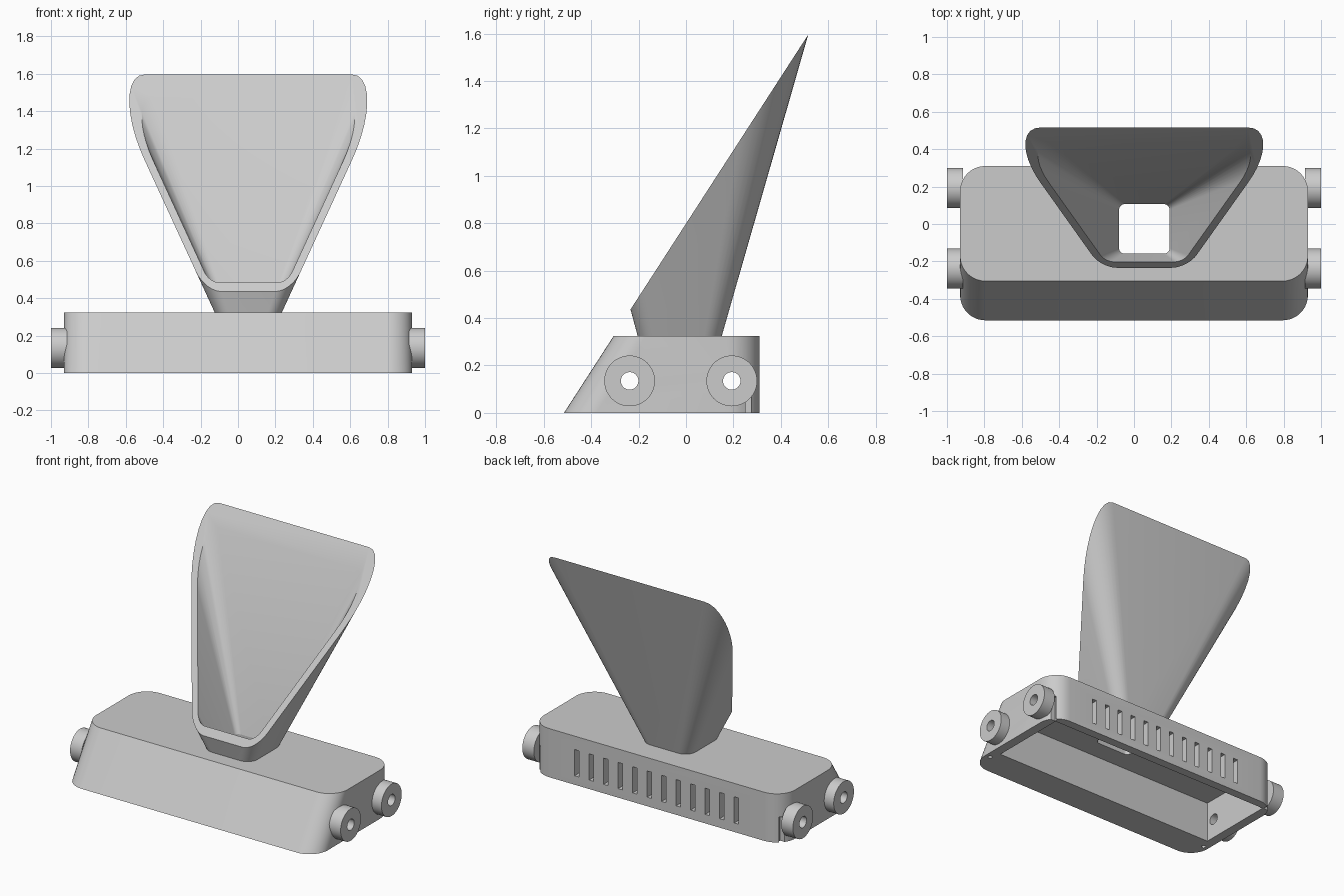
import bpy, bmesh, math
from mathutils import Matrix, Vector

cube = bpy.data.objects.get("Cube")
if cube:
    bpy.data.objects.remove(cube, do_unlink=True)

grey = bpy.data.materials.new("light grey plastic")
grey.use_nodes = True
grey.diffuse_color = (0.6, 0.6, 0.6, 1)
grey.node_tree.nodes["Principled BSDF"].inputs["Base Color"].default_value = (0.6, 0.6, 0.6, 1)


def rounded_rect(x0, x1, y0, y1, r, z, steps=10):
    corners = [(x1 - r, y1 - r), (x0 + r, y1 - r), (x0 + r, y0 + r), (x1 - r, y0 + r)]
    pts = []
    for q, (cx, cy) in enumerate(corners):
        for i in range(steps + 1):
            a = math.pi / 2 * (q + i / steps)
            pts.append(Vector((cx + r * math.cos(a), cy + r * math.sin(a), z)))
    return pts


def loft(bm, rings):
    loops = [[bm.verts.new(p) for p in ring] for ring in rings]
    n = len(loops[0])
    for lo, hi in zip(loops, loops[1:]):
        for i in range(n):
            j = (i + 1) % n
            bm.faces.new((lo[i], lo[j], hi[j], hi[i]))
    bm.faces.new(loops[0][::-1])
    bm.faces.new(loops[-1])


def box(bm, x0, x1, y0, y1, z0, z1):
    size = Matrix.Diagonal((x1 - x0, y1 - y0, z1 - z0, 1))
    centre = Matrix.Translation(((x0 + x1) / 2, (y0 + y1) / 2, (z0 + z1) / 2))
    bmesh.ops.create_cube(bm, size=1, matrix=centre @ size)


def cylinder(bm, centre, r, length, axis, segments=48):
    turn = Matrix.Rotation(math.pi / 2, 4, "Y") if axis == "X" else Matrix()
    bmesh.ops.create_cone(bm, cap_ends=True, segments=segments, radius1=r, radius2=r,
                          depth=length, matrix=Matrix.Translation(centre) @ turn)


def finish(bm, name):
    bmesh.ops.recalc_face_normals(bm, faces=bm.faces[:])
    mesh = bpy.data.meshes.new(name)
    bm.to_mesh(mesh)
    bm.free()
    mesh.materials.append(grey)
    obj = bpy.data.objects.new(name, mesh)
    bpy.context.collection.objects.link(obj)
    return obj


def carve(obj, cutters):
    # Subtract every cutter, bake the result and discard the cutters
    for cutter in cutters:
        cutter.hide_render = True
        mod = obj.modifiers.new("cut", "BOOLEAN")
        mod.operation, mod.solver, mod.object = "DIFFERENCE", "EXACT", cutter
    bpy.context.view_layer.update()
    graph = bpy.context.evaluated_depsgraph_get()
    mesh = bpy.data.meshes.new_from_object(obj.evaluated_get(graph))
    obj.modifiers.clear()
    obj.data = mesh
    for cutter in cutters:
        bpy.data.objects.remove(cutter, do_unlink=True)


def smooth(obj):
    bpy.ops.object.select_all(action="DESELECT")
    obj.select_set(True)
    bpy.context.view_layer.objects.active = obj
    bpy.ops.object.shade_smooth_by_angle(angle=math.radians(30))


TOP = 0.325          # housing height, where the nozzle starts
WALL = 0.045         # nozzle wall
BOSS_Z = 0.135
BOSS_Y = (-0.238, 0.193)


def nozzle_ring(z, inset, flare_z=None):
    d = (z if flare_z is None else flare_z) - TOP
    half = 0.18 + 0.46 * d - inset
    return rounded_rect(0.055 - half, 0.055 + half, -0.204 - 0.27 * d + inset,
                        0.151 + 0.287 * d - inset, 0.075 + 0.106 * d - inset, z)


def nozzle_bore():
    bm = bmesh.new()
    loft(bm, [nozzle_ring(0.2, WALL, TOP), nozzle_ring(TOP, WALL), nozzle_ring(1.75, WALL)])
    return finish(bm, "nozzle_bore_cutter")


def bolt_bores():
    bm = bmesh.new()
    for y in BOSS_Y:
        cylinder(bm, (0, y, BOSS_Z), 0.037, 2.4, "X", 32)
    return finish(bm, "bolt_bore_cutter")


# Housing with a sloped front
bm = bmesh.new()
loft(bm, [rounded_rect(-0.93, 0.93, -0.515, 0.31, 0.135, 0),
          rounded_rect(-0.93, 0.93, -0.305, 0.31, 0.135, TOP)])
housing = finish(bm, "housing")

# Open underside
bm = bmesh.new()
box(bm, -0.865, 0.865, -0.30, 0.25, -0.1, 0.28)
cavity = finish(bm, "cavity_cutter")

# Row of vents in the back wall
bm = bmesh.new()
for i in range(12):
    x = -0.59 + i * 1.18 / 11
    box(bm, x - 0.017, x + 0.017, 0.2, 0.4, 0.06, 0.235)
vents = finish(bm, "vent_cutter")

# Rear corner notches and front screw holes
bm = bmesh.new()
for s in (-1, 1):
    a, b = sorted((s * 0.872, s * 1.0))
    box(bm, a, b, 0.252, 0.277, -0.1, 0.17)
    cylinder(bm, (s * 0.893, -0.37, 0), 0.014, 0.16, "Z", 16)
details = finish(bm, "notch_cutter")

carve(housing, [cavity, vents, details, nozzle_bore(), bolt_bores()])
smooth(housing)

# Flared nozzle, sliced by a slanted plane and bored out
bm = bmesh.new()
loft(bm, [nozzle_ring(TOP, 0), nozzle_ring(1.75, 0)])
cut = bmesh.ops.bisect_plane(bm, geom=bm.verts[:] + bm.edges[:] + bm.faces[:],
                             plane_co=(0, -0.235, 0.435), plane_no=(0, -1.16, 0.75),
                             clear_outer=True)
rim = [e for e in cut["geom_cut"] if isinstance(e, bmesh.types.BMEdge)]
bmesh.ops.holes_fill(bm, edges=rim, sides=0)
nozzle = finish(bm, "flared_nozzle")
carve(nozzle, [nozzle_bore()])
smooth(nozzle)

# Mounting bosses on both ends
for side, s in (("left", 1), ("right", -1)):
    for place, y in zip(("front", "rear"), BOSS_Y):
        bm = bmesh.new()
        cylinder(bm, (s * 0.9575, y, BOSS_Z), 0.107, 0.085, "X")
        boss = finish(bm, f"{side}_{place}_boss")
        carve(boss, [bolt_bores()])
        smooth(boss)
